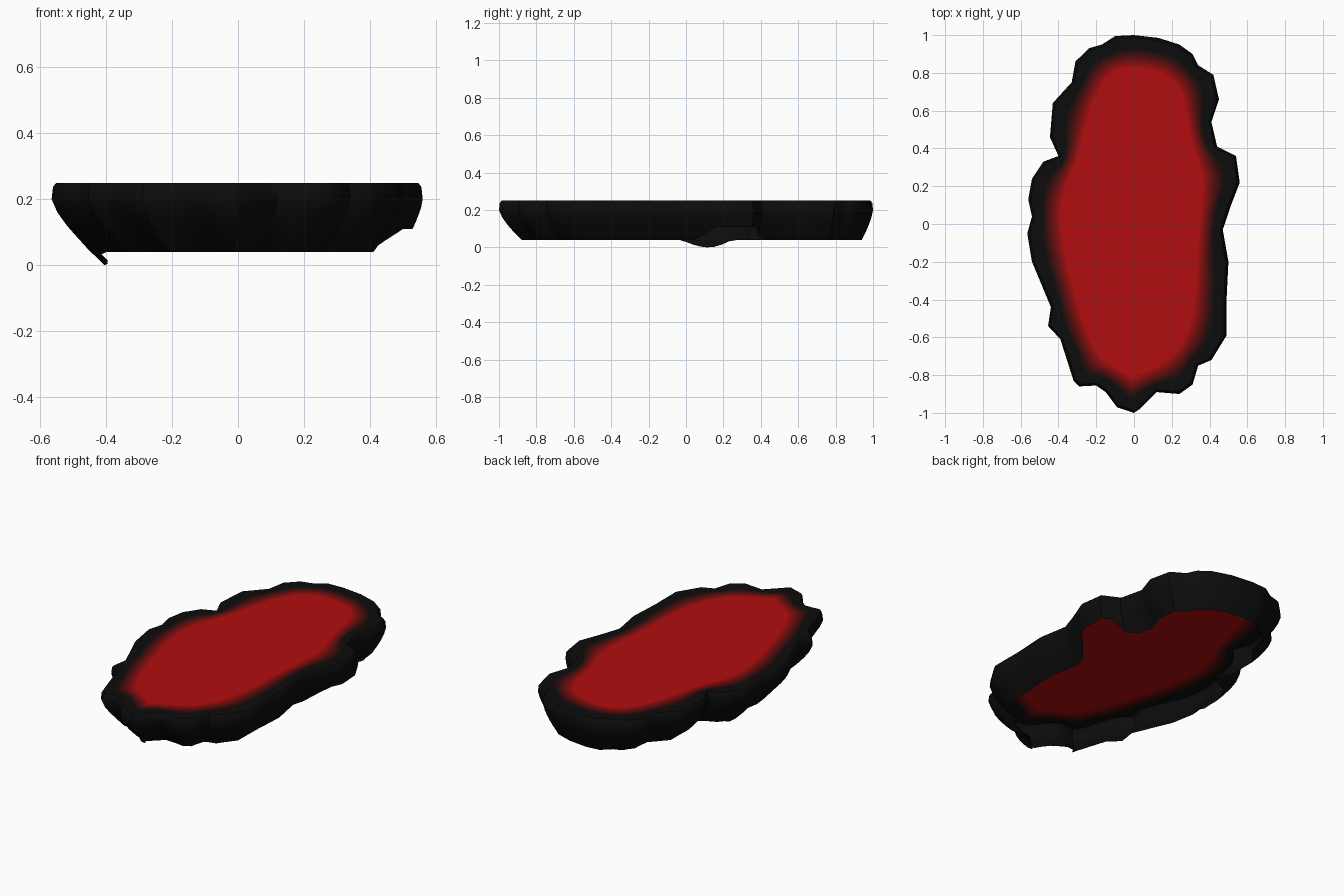
import bpy, math
from mathutils import Vector

if "Cube" in bpy.data.objects:
    bpy.data.objects.remove(bpy.data.objects["Cube"])

# Top-view outline, counter-clockwise
OUTLINE = [(.47, -.03), (.51, .09), (.56, .22), (.54, .36), (.44, .41), (.41, .54), (.45, .66),
           (.42, .79), (.34, .84), (.31, .90), (.24, .95), (.13, .985), (0, 1), (-.10, .995),
           (-.17, .95), (-.24, .93), (-.31, .86), (-.33, .75), (-.43, .64), (-.445, .46),
           (-.40, .36), (-.48, .33), (-.54, .24), (-.56, .13), (-.54, .04), (-.565, -.05),
           (-.54, -.20), (-.44, -.44), (-.455, -.54), (-.39, -.61), (-.32, -.83), (-.29, -.86),
           (-.20, -.855), (-.15, -.89), (-.09, -.97), (0, -1), (.03, -.98), (.12, -.89),
           (.24, -.90), (.31, -.85), (.34, -.75), (.41, -.72), (.49, -.59), (.49, -.4), (.50, -.2)]


def smooth(pts, n, w=0.5):
    for _ in range(n):
        pts = [p * (1 - w) + (pts[i - 1] + pts[(i + 1) % len(pts)]) * w / 2
               for i, p in enumerate(pts)]
    return pts


def normals(pts):
    soft = smooth(pts, 6)
    out = []
    for i in range(len(soft)):
        t = soft[(i + 1) % len(soft)] - soft[i - 1]
        out.append(Vector((t.y, -t.x)).normalized())
    return out


def inset(pts, d, n=0):
    return smooth([p - m * d for p, m in zip(pts, normals(pts))], n)


def material(name, c):
    m = bpy.data.materials.new(name)
    m.diffuse_color = (*c, 1)
    m.use_nodes = True
    m.node_tree.nodes["Principled BSDF"].inputs["Base Color"].default_value = m.diffuse_color
    return m


def build(name, rings, mats, cap=False):
    n = len(rings[0])
    verts = [v for r in rings for v in r]
    faces, idx = [], []
    for k in range(len(rings) - 1):
        for i in range(n):
            j = (i + 1) % n
            faces.append((k * n + i, k * n + j, (k + 1) * n + j, (k + 1) * n + i))
            idx.append(min(k, len(mats) - 1))
    if cap:
        faces.append(tuple(range((len(rings) - 1) * n, len(rings) * n)))
        idx.append(len(mats) - 1)
    me = bpy.data.meshes.new(name)
    me.from_pydata(verts, [], faces)
    for m in mats:
        me.materials.append(m)
    me.polygons.foreach_set("material_index", idx)
    ob = bpy.data.objects.new(name, me)
    bpy.context.collection.objects.link(ob)
    bpy.context.view_layer.objects.active = ob
    ob.select_set(True)
    bpy.ops.object.shade_smooth_by_angle(angle=math.radians(40))
    ob.select_set(False)


base = [Vector(p) for p in OUTLINE]
outer = []
for i, p in enumerate(base):
    outer += [p, (p + base[(i + 1) % len(base)]) / 2]
norms = normals(outer)
crust = (.0037, .0037, .0037)
black = material("crust_black", crust)


# Crust skirt: open underneath, tapering to a ragged lower edge
def bump(p, c, r):
    return max(0, 1 - ((p - Vector(c)).length / r) ** 2)


def skirt_ring(t):
    ring = []
    for p, m in zip(outer, norms):
        lift = min(1, 2 * bump(p, (.55, .26), .2))
        dip = bump(p, (-.56, .14), .17)
        low = .04 + .07 * lift - .04 * dip
        depth = .09 - .03 * m.y + .03 * max(0, -m.x)
        depth += -.06 * lift + .04 * dip
        q = p - m * depth * t ** 1.4
        ring.append((q.x, q.y, .2 + (low - .2) * t))
    return ring


top_edge = inset(outer, .014)
shoulder = inset(outer, .004)
skirt = [skirt_ring(t) for t in (1, .75, .5, .25, 0)]
skirt += [[(p.x, p.y, .237) for p in shoulder], [(p.x, p.y, .25) for p in top_edge]]
build("crust_skirt", skirt, [black])

# Lava surface: black rim fading to a red middle in thin bands
STEPS = 12
ring, rings = top_edge, [top_edge]
for _ in range(2):
    ring = inset(ring, .024, 1)
    rings.append(ring)
for _ in range(STEPS):
    ring = inset(ring, .0075, 1)
    rings.append(ring)
red = (.44, .004, .004)
mats = [black, black]
for k in range(STEPS + 1):
    f = (k + .5) / (STEPS + 1) if k < STEPS else 1
    f = f * f
    mats.append(material(f"lava_{k}", [a + (b - a) * f for a, b in zip(crust, red)]))
build("lava_surface", [[(p.x, p.y, .25) for p in r] for r in rings], mats, cap=True)
